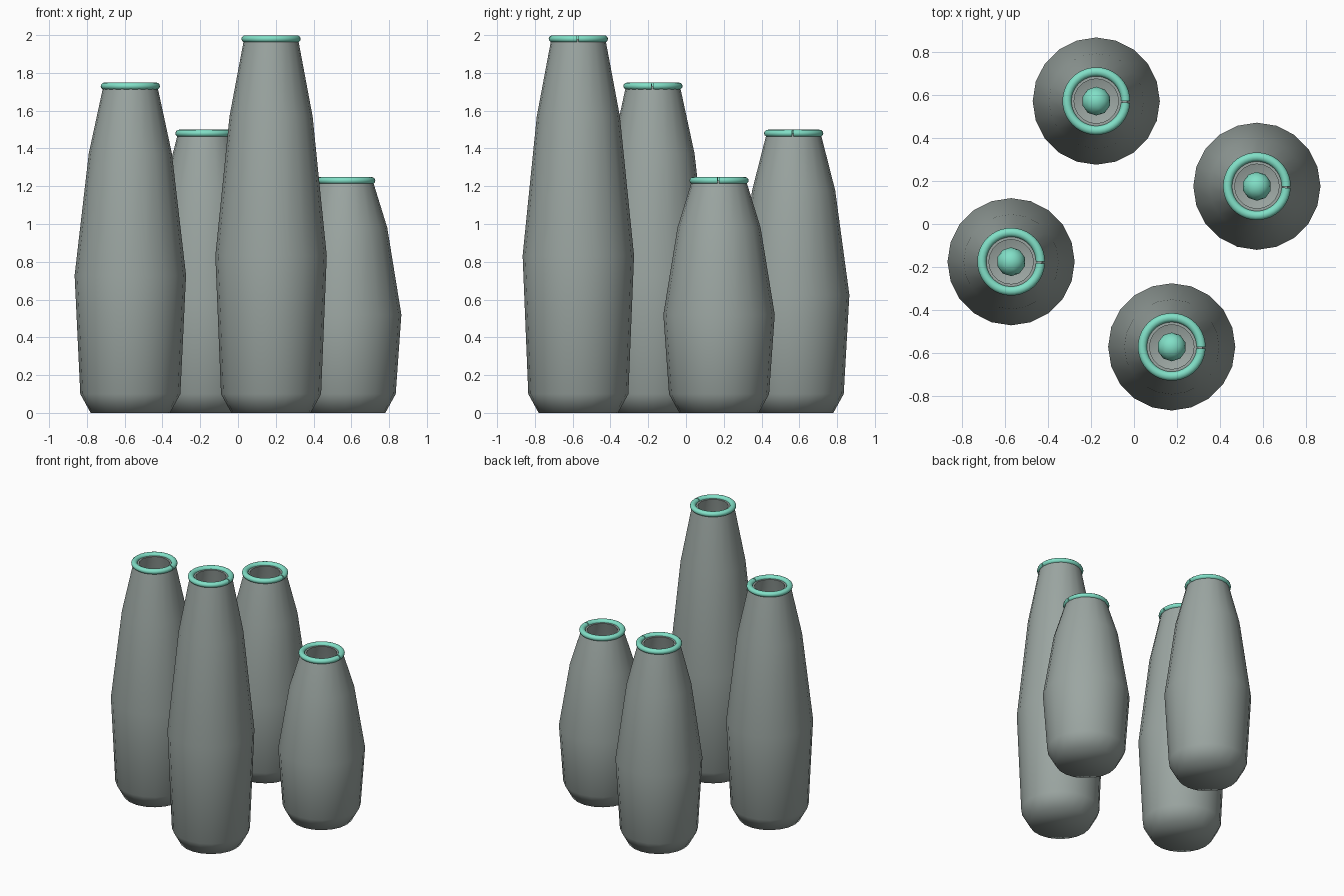
import bpy, bmesh
from math import cos, sin, pi, radians

if "Cube" in bpy.data.objects:
    bpy.data.objects.remove(bpy.data.objects["Cube"])

SIDES = 20


def material(name, color):
    m = bpy.data.materials.new(name)
    m.diffuse_color = (*color, 1)
    m.use_nodes = True
    m.node_tree.nodes["Principled BSDF"].inputs["Base Color"].default_value = m.diffuse_color
    return m


teal = material("teal", (0.22, 0.74, 0.57))
grey = material("grey_green", (0.33, 0.38, 0.36))


def make_object(name, bm, mat, loc):
    bmesh.ops.recalc_face_normals(bm, faces=bm.faces)
    mesh = bpy.data.meshes.new(name)
    bm.to_mesh(mesh)
    bm.free()
    mesh.materials.append(mat)
    ob = bpy.data.objects.new(name, mesh)
    ob.location = loc
    bpy.context.collection.objects.link(ob)
    bpy.ops.object.select_all(action='DESELECT')
    ob.select_set(True)
    bpy.context.view_layer.objects.active = ob
    bpy.ops.object.shade_smooth_by_angle(angle=radians(70))
    return ob


def skin(bm, rings, close=True):
    """Bridge a list of vertex rings with quads and cap both ends."""
    for a, b in zip(rings, rings[1:]):
        n = len(a)
        for i in range(n):
            j = (i + 1) % n
            bm.faces.new((a[i], a[j], b[j], b[i]))
    bm.faces.new(rings[0])
    bm.faces.new(rings[-1])


def vase_body(name, h, loc):
    # outer wall up to the lip, then inner wall down to the floor
    top = h - 0.02
    outer = [(0.21, 0), (0.265, 0.1), (0.295, 0.416 * h), (0.22, 0.785 * h), (0.143, top)]
    t = 0.04
    inner = [(r - t, z) for r, z in outer[:0:-1]] + [(0.18, 0.04)]
    bm = bmesh.new()
    rings = [[bm.verts.new((r * cos(2 * pi * i / SIDES), r * sin(2 * pi * i / SIDES), z))
              for i in range(SIDES)] for r, z in outer + inner]
    skin(bm, rings)
    make_object(name, bm, grey, loc)


def rim_ring(name, h, loc, R=0.136, r=0.021, steps=40, n=12):
    # open tube with a small seam at +x
    bm = bmesh.new()
    rings = []
    for k in range(steps + 1):
        a = radians(357) * k / steps
        rings.append([bm.verts.new(((R + r * cos(b)) * cos(a), (R + r * cos(b)) * sin(a),
                                    h - 0.02 + 0.019 * sin(b)))
                      for b in (2 * pi * i / n for i in range(n))])
    skin(bm, rings)
    make_object(name, bm, teal, loc)


def inner_ball(name, loc):
    # small faceted ball resting on the vase floor
    bm = bmesh.new()
    bmesh.ops.create_icosphere(bm, subdivisions=2, radius=0.067)
    make_object(name, bm, teal, (loc[0], loc[1], 0.107))


# four vases in a turned square, each of a different height
for label, x, y, h in (("tall", 0.175, -0.57, 2.0), ("large", -0.57, -0.175, 1.75),
                       ("medium", -0.175, 0.57, 1.5), ("short", 0.57, 0.175, 1.25)):
    vase_body(label + "_vase", h, (x, y, 0))
    rim_ring(label + "_vase_rim", h, (x, y, 0))
    inner_ball(label + "_vase_ball", (x, y, 0))
